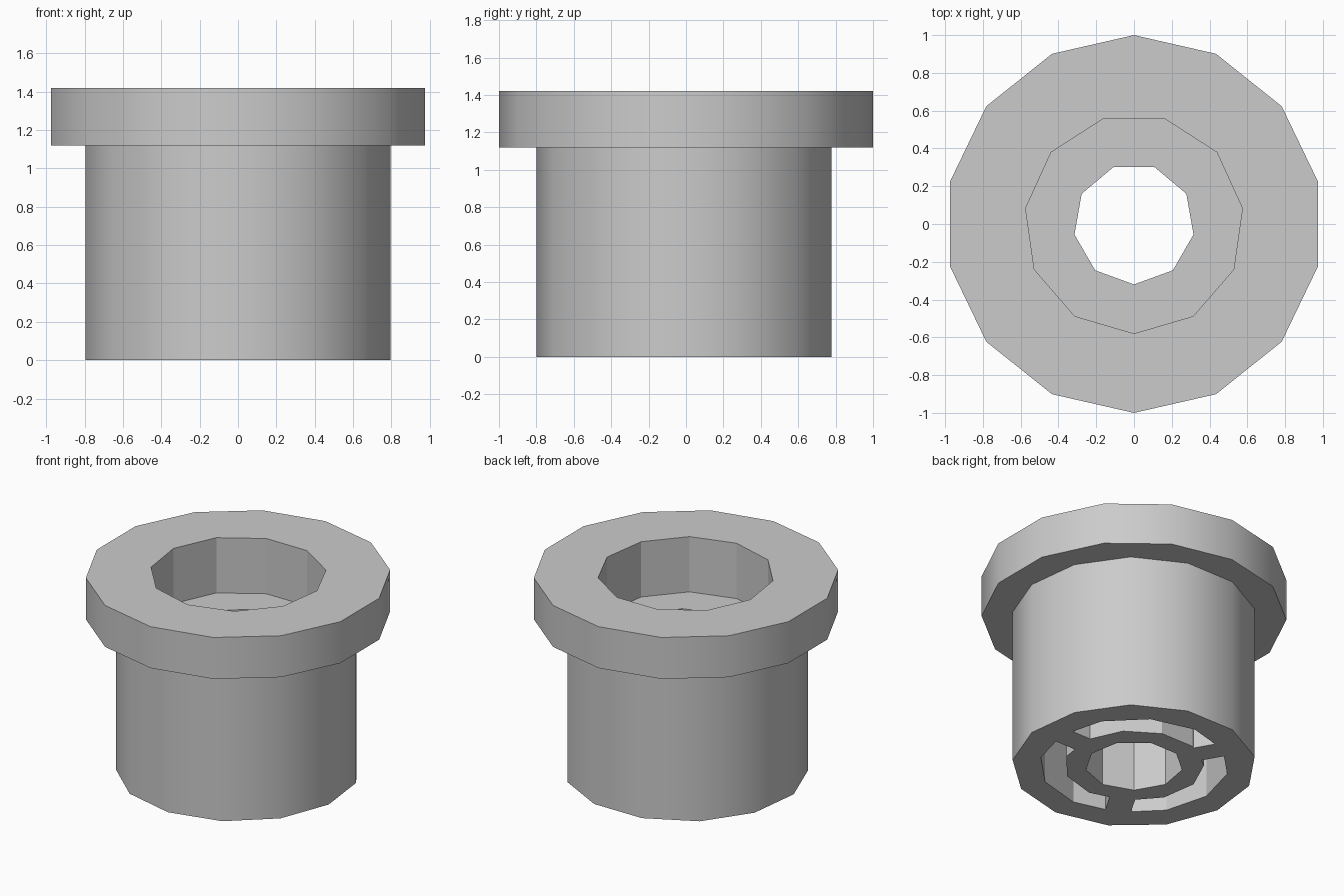
import bpy
import bmesh
from math import cos, sin, pi, radians
from mathutils import Matrix

default_cube = bpy.data.objects.get("Cube")
if default_cube:
    bpy.data.objects.remove(default_cube, do_unlink=True)

grey = bpy.data.materials.new("light_grey")
grey.use_nodes = True
grey.diffuse_color = (0.6, 0.6, 0.6, 1)
grey.node_tree.nodes["Principled BSDF"].inputs["Base Color"].default_value = (0.6, 0.6, 0.6, 1)


def finish(name, bm):
    bmesh.ops.recalc_face_normals(bm, faces=bm.faces)
    mesh = bpy.data.meshes.new(name)
    bm.to_mesh(mesh)
    bm.free()
    mesh.materials.append(grey)
    obj = bpy.data.objects.new(name, mesh)
    bpy.context.collection.objects.link(obj)
    return obj


def prism(name, sides, radius, bottom, top):
    """Upright prism with one corner pointing to the front."""
    bm = bmesh.new()
    angles = [2 * pi * i / sides - pi / 2 for i in range(sides)]
    base = bm.faces.new([bm.verts.new((radius * cos(a), radius * sin(a), bottom)) for a in angles])
    extruded = bmesh.ops.extrude_face_region(bm, geom=[base], use_keep_orig=True)["geom"]
    raised = [v for v in extruded if isinstance(v, bmesh.types.BMVert)]
    bmesh.ops.translate(bm, verts=raised, vec=(0, 0, top - bottom))
    return finish(name, bm)


def spoke(angle, width, length, bottom, top):
    """Radial bar that starts at the centre."""
    bm = bmesh.new()
    bmesh.ops.create_cube(bm, size=1)
    bmesh.ops.scale(bm, verts=bm.verts, vec=(length, width, top - bottom))
    bmesh.ops.translate(bm, verts=bm.verts, vec=(length / 2, 0, (top + bottom) / 2))
    bmesh.ops.rotate(bm, verts=bm.verts, matrix=Matrix.Rotation(angle, 3, "Z"))
    return finish("spoke_cutter", bm)


def combine(target, tool, operation):
    tool.hide_render = True
    mod = target.modifiers.new("combine", "BOOLEAN")
    mod.operation = operation
    mod.solver = "EXACT"
    mod.object = tool
    bpy.context.view_layer.objects.active = target
    bpy.ops.object.modifier_apply(modifier=mod.name)
    bpy.data.objects.remove(tool, do_unlink=True)


# Outer barrel and wide top flange
bushing = prism("flanged_bushing", 13, 0.8, 0, 1.3)
combine(bushing, prism("flange", 14, 1.0, 1.12, 1.42), "UNION")

# Wide upper bore with a ledge, and narrow bore through the ledge
combine(bushing, prism("upper_bore", 11, 0.58, 1.02, 1.6), "DIFFERENCE")
combine(bushing, prism("lower_bore", 9, 0.32, -0.2, 1.2), "DIFFERENCE")

# Ring pocket in the underside, leaving the hub and three spokes
pocket = prism("pocket", 12, 0.62, -0.1, 0.85)
combine(pocket, prism("hub", 11, 0.46, -0.2, 1.0), "DIFFERENCE")
for i in range(3):
    combine(pocket, spoke(i * 2 * pi / 3, 0.17, 0.9, -0.3, 1.1), "DIFFERENCE")
combine(bushing, pocket, "DIFFERENCE")

# Smooth outer walls, flat bore walls
bpy.ops.object.select_all(action="DESELECT")
bushing.select_set(True)
bpy.context.view_layer.objects.active = bushing
bpy.ops.object.shade_smooth_by_angle(angle=radians(29))
